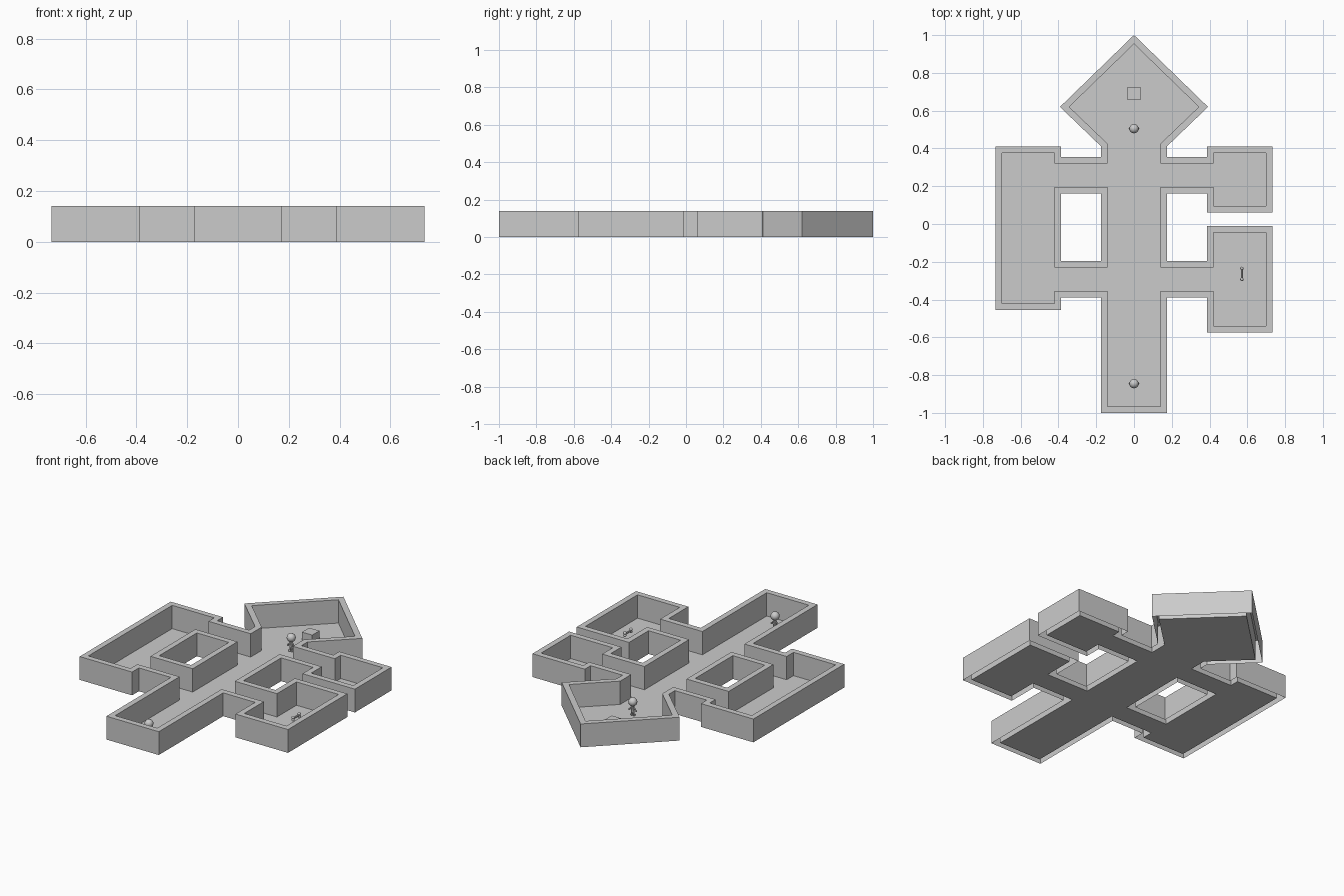
import bpy, bmesh, math
from mathutils import Vector

if "Cube" in bpy.data.objects:
    bpy.data.objects.remove(bpy.data.objects["Cube"])

T, H = 0.034, 0.14   # wall thickness and height

grey = bpy.data.materials.new("stone grey")
grey.diffuse_color = (0.6, 0.6, 0.6, 1)
grey.use_nodes = True
grey.node_tree.nodes["Principled BSDF"].inputs["Base Color"].default_value = grey.diffuse_color


def finish(bm, name, smooth=False):
    me = bpy.data.meshes.new(name)
    bm.to_mesh(me)
    bm.free()
    ob = bpy.data.objects.new(name, me)
    bpy.context.collection.objects.link(ob)
    me.materials.append(grey)
    for p in me.polygons:
        p.use_smooth = smooth
    return ob


# inner room outline (floor on the left of travel) and the enclosed pillar block
outline = [(-.14, -.966), (.14, -.966), (.14, -.355), (.42, -.355), (.42, -.54),
           (.70, -.54), (.70, -.045), (.42, -.045), (.42, -.23), (.14, -.23),
           (.14, .195), (.42, .195), (.42, .095), (.70, .095), (.70, .375),
           (.42, .375), (.42, .32), (.14, .32), (.14, .425), (.343, .62),
           (0, .953), (-.343, .62), (-.14, .425), (-.14, .32), (-.42, .32),
           (-.42, .375), (-.70, .375), (-.70, -.42), (-.42, -.42),
           (-.42, -.355), (-.14, -.355)]
block = [(-.42, -.23), (-.42, .195), (-.14, .195), (-.14, -.23)]


def offset(pts, t):
    """Mitred offset to the right of the direction of travel."""
    out = []
    for i, p in enumerate(pts):
        p, a, b = Vector(p), Vector(pts[i - 1]), Vector(pts[(i + 1) % len(pts)])
        d1, d2 = (p - a).normalized(), (b - p).normalized()
        n1, n2 = Vector((d1.y, -d1.x)), Vector((d2.y, -d2.x))
        out.append(p + (n1 + n2) * t / (1 + n1.dot(n2)))
    return out


# walls: inner skin, top rim, outer skin, open underneath
bm = bmesh.new()
for pts in (outline, block):
    outer = offset(pts, T)
    rings = [[bm.verts.new((p[0], p[1], z)) for p in ring]
             for ring, z in ((pts, 0), (pts, H), (outer, H), (outer, 0))]
    n = len(pts)
    for a, b in zip(rings, rings[1:]):
        for i in range(n):
            j = (i + 1) % n
            bm.faces.new((a[j], a[i], b[i], b[j]))
finish(bm, "walls")

# floor filling the outline around the block
bm = bmesh.new()
edges = []
for pts in (outline, block):
    vs = [bm.verts.new((x, y, 0)) for x, y in pts]
    edges += [bm.edges.new((vs[i - 1], vs[i])) for i in range(len(vs))]
bmesh.ops.triangle_fill(bm, edges=edges, use_beauty=True, normal=(0, 0, 1))
for f in bm.faces:
    f.normal_update()
    if f.normal.z < 0:
        f.normal_flip()
finish(bm, "floor")

# chest block in the diamond room
bm = bmesh.new()
bmesh.ops.create_cube(bm, size=1)
ob = finish(bm, "chest")
ob.scale, ob.location = (.068, .068, .05), (0, .69, .025)


def ball(name, loc, r, scale=(1, 1, 1)):
    bm = bmesh.new()
    bmesh.ops.create_uvsphere(bm, u_segments=14, v_segments=10, radius=r)
    ob = finish(bm, name, True)
    ob.location, ob.scale = loc, scale


def rod(name, a, b, r1, r2):
    a, b = Vector(a), Vector(b)
    bm = bmesh.new()
    bmesh.ops.create_cone(bm, cap_ends=True, segments=10, radius1=r1,
                          radius2=r2, depth=(b - a).length)
    ob = finish(bm, name)
    ob.location = (a + b) / 2
    ob.rotation_euler = (b - a).to_track_quat('Z', 'Y').to_euler()


# standing figures
for tag, y in (("back", .505), ("front", -.845)):
    ball(tag + "_figure_head", (0, y, .084), .025)
    rod(tag + "_figure_body", (0, y, .025), (0, y, .062), .011, .008)
    for side, s in (("left", -1), ("right", 1)):
        rod(f"{tag}_figure_{side}_arm", (s * .007, y, .053), (s * .021, y, .036), .004, .004)
        ball(f"{tag}_figure_{side}_hand", (s * .022, y, .035), .006)
        rod(f"{tag}_figure_{side}_leg", (s * .007, y, .006), (s * .006, y, .028), .005, .005)
        ball(f"{tag}_figure_{side}_foot", (s * .008, y - .003, .006), .007, (1, 1.3, .8))

# floating bone pickup in the right room
BX, BY, BZ = .571, -.264, .055
rod("bone_shaft", (BX, BY - .028, BZ), (BX, BY + .028, BZ), .006, .006)
for e in (-1, 1):
    for s in (-1, 1):
        ball("bone_knob", (BX, BY + e * .029, BZ + s * .007), .009)
